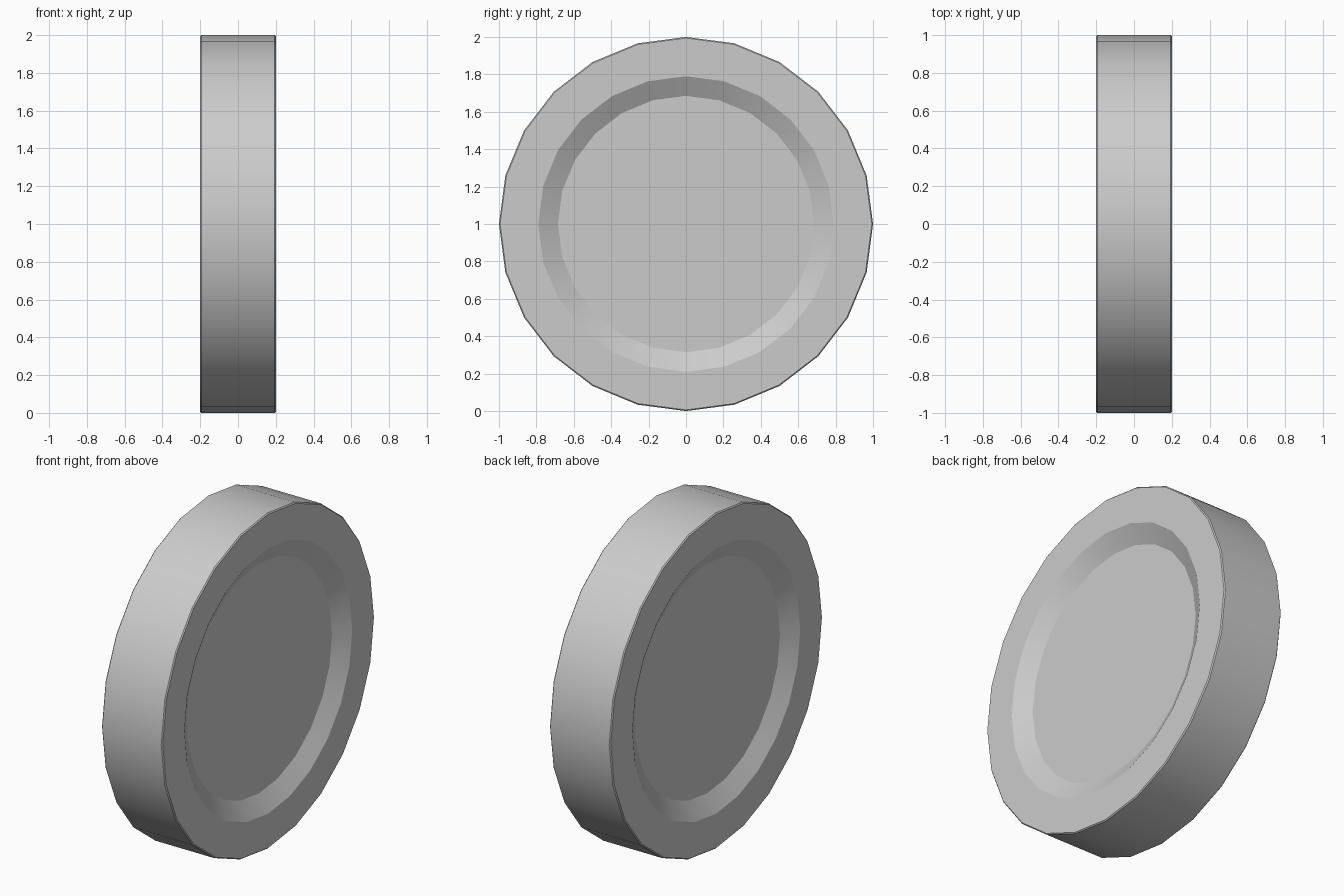
import bpy, bmesh, math

if "Cube" in bpy.data.objects:
    bpy.data.objects.remove(bpy.data.objects["Cube"])

SIDES = 24
# half profile (radius, x): dished floor, sloped wall, flat rim face, tiny edge bevel
HALF = [(0.685, 0.14), (0.79, 0.20), (0.994, 0.20), (1.0, 0.194)]
profile = HALF + [(r, -x) for r, x in reversed(HALF)]

bm = bmesh.new()
rings = []
for r, x in profile:
    rings.append([bm.verts.new((x,
                                r * math.cos(2 * math.pi * i / SIDES),
                                1 + r * math.sin(2 * math.pi * i / SIDES)))
                  for i in range(SIDES)])

# side bands
for a, b in zip(rings, rings[1:]):
    for i in range(SIDES):
        j = (i + 1) % SIDES
        bm.faces.new((a[i], a[j], b[j], b[i]))

# dish floors on both sides
bm.faces.new(rings[0])
bm.faces.new(rings[-1])
bmesh.ops.recalc_face_normals(bm, faces=bm.faces[:])

mesh = bpy.data.meshes.new("wheel")
bm.to_mesh(mesh)
bm.free()
wheel = bpy.data.objects.new("wheel", mesh)
bpy.context.collection.objects.link(wheel)

# smooth around the tread, crisp between bands
bpy.context.view_layer.objects.active = wheel
wheel.select_set(True)
bpy.ops.object.shade_smooth_by_angle(angle=math.radians(25))
